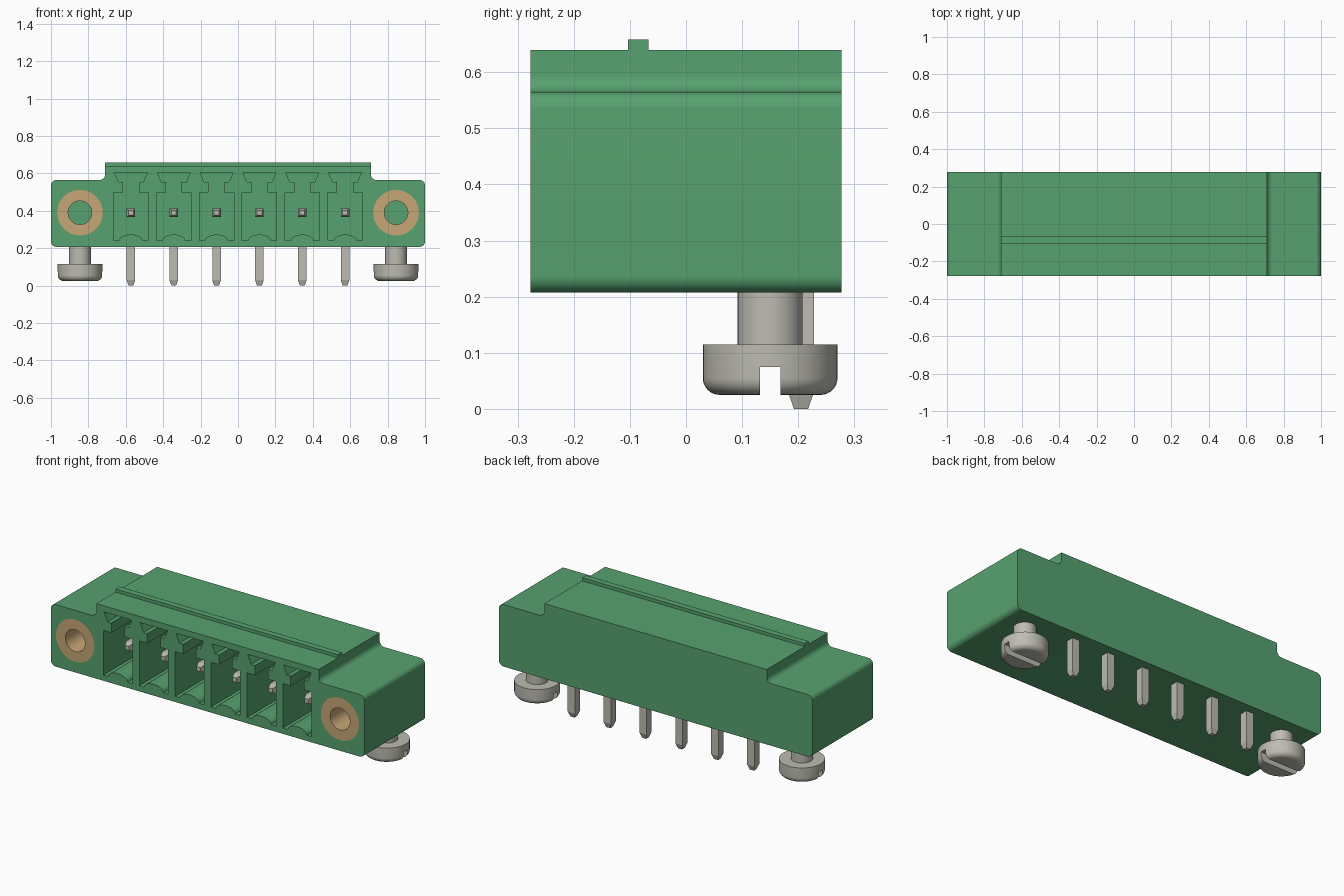
import bpy
import bmesh
from math import pi, sin, cos, radians
from mathutils import Vector, Matrix

cube = bpy.data.objects.get("Cube")
if cube:
    bpy.data.objects.remove(cube, do_unlink=True)


def material(name, rgb):
    m = bpy.data.materials.new(name)
    m.use_nodes = True
    m.diffuse_color = (*rgb, 1)
    m.node_tree.nodes["Principled BSDF"].inputs["Base Color"].default_value = (*rgb, 1)
    return m


GREEN = material("green plastic", (0.095, 0.36, 0.16))
METAL = material("pale metal", (0.51, 0.50, 0.44))
BRASS = material("tan brass", (0.57, 0.39, 0.18))


def finish(bm, name, mat):
    bmesh.ops.recalc_face_normals(bm, faces=bm.faces[:])
    mesh = bpy.data.meshes.new(name)
    bm.to_mesh(mesh)
    bm.free()
    ob = bpy.data.objects.new(name, mesh)
    bpy.context.collection.objects.link(ob)
    mesh.materials.append(mat)
    return ob


def activate(ob):
    bpy.ops.object.select_all(action="DESELECT")
    ob.select_set(True)
    bpy.context.view_layer.objects.active = ob


def smooth(ob):
    activate(ob)
    bpy.ops.object.shade_smooth_by_angle(angle=radians(30))


def cut(ob, cutter):
    mod = ob.modifiers.new("cut", "BOOLEAN")
    mod.operation = "DIFFERENCE"
    mod.solver = "EXACT"
    mod.object = cutter
    activate(ob)
    bpy.ops.object.modifier_apply(modifier=mod.name)
    bpy.data.objects.remove(cutter, do_unlink=True)


def prism(bm, profile, y0, y1):
    """Extrude an (x, z) profile from y0 to y1."""
    face = bm.faces.new([bm.verts.new((x, y0, z)) for x, z in profile])
    res = bmesh.ops.extrude_face_region(bm, geom=[face])
    verts = [g for g in res["geom"] if isinstance(g, bmesh.types.BMVert)]
    bmesh.ops.translate(bm, verts=verts, vec=(0, y1 - y0, 0))


def rounded(points, steps=8):
    """Replace square corners (x, z, radius) by arcs."""
    out = []
    for i, (x, z, r) in enumerate(points):
        p = Vector((x, z))
        if not r:
            out.append(p)
            continue
        d1 = (Vector(points[i - 1][:2]) - p).normalized()
        d2 = (Vector(points[(i + 1) % len(points)][:2]) - p).normalized()
        c = p + (d1 + d2) * r
        for k in range(steps + 1):
            t = pi / 2 * k / steps
            out.append(c - (d2 * cos(t) + d1 * sin(t)) * r)
    return out


def lathe(name, profile, mat, matrix, closed=True):
    """Spin an (r, z) profile around z, then place it."""
    bm = bmesh.new()
    vs = [bm.verts.new((r, 0, z)) for r, z in profile]
    es = [bm.edges.new(pair) for pair in zip(vs, vs[1:])]
    if closed:
        es.append(bm.edges.new((vs[-1], vs[0])))
    bmesh.ops.spin(bm, geom=vs + es, cent=(0, 0, 0), axis=(0, 0, 1),
                   angle=2 * pi, steps=48, use_duplicate=False)
    bmesh.ops.remove_doubles(bm, verts=bm.verts[:], dist=1e-5)
    bm.transform(matrix)
    return finish(bm, name, mat)


FRONT, BACK = -0.277, 0.277
BOTTOM, FLANGE, TOP = 0.207, 0.565, 0.64
PIN_Z, PIN_Y, PIN_R = 0.39, 0.205, 0.023
SCREW_X, SCREW_Y = 0.845, 0.15
PITCH = 0.229
POCKET_BACK, HOLE_BACK = 0.13, 0.09
pin_xs = [(i - 2.5) * PITCH for i in range(6)]

# Housing block with rounded flanges
half = [(1, BOTTOM, 0.03), (1, FLANGE, 0.03), (0.71, FLANGE, 0.03), (0.71, TOP, 0)]
outline = half + [(-x, z, r) for x, z, r in reversed(half)]
bm = bmesh.new()
prism(bm, rounded(outline), FRONT, BACK)
housing = finish(bm, "housing", GREEN)

# Keyed pockets with an arched floor, and round bushing holes
side = [(0.092, 0.24), (0.092, 0.497), (0.042, 0.497), (0.042, 0.553),
        (0.066, 0.553), (0.088, 0.605)]
arch = [(0.062 * -cos(pi * k / 12), 0.24 + 0.033 * sin(pi * k / 12)) for k in range(13)]
pocket = arch + side + [(-x, z) for x, z in reversed(side)]
bm = bmesh.new()
for cx in pin_xs:
    prism(bm, [(cx + x, z) for x, z in pocket], FRONT - 0.05, POCKET_BACK)
for s in (-1, 1):
    ring = [(s * SCREW_X + 0.122 * cos(2 * pi * k / 48),
             PIN_Z + 0.122 * sin(2 * pi * k / 48)) for k in range(48)]
    prism(bm, ring, FRONT - 0.05, HOLE_BACK)
cut(housing, finish(bm, "pocket_cutter", GREEN))
smooth(housing)

# Coding rib along the top
bm = bmesh.new()
prism(bm, [(-0.71, TOP - 0.01), (0.71, TOP - 0.01), (0.71, 0.658), (-0.71, 0.658)],
      -0.103, -0.067)
finish(bm, "top_rib", GREEN)


# Square pins: a contact in each pocket and a solder leg below
def pin(name, start, direction, length, taper):
    bm = bmesh.new()
    q = PIN_R * 2 ** 0.5
    turn = Matrix.Rotation(pi / 4, 4, "Z")
    body = length - taper
    bmesh.ops.create_cone(bm, cap_ends=True, segments=4, radius1=q, radius2=q, depth=body,
                          matrix=Matrix.Translation((0, 0, body / 2)) @ turn)
    end = max(bm.faces, key=lambda f: f.calc_center_median().z)
    res = bmesh.ops.extrude_face_region(bm, geom=[end])
    verts = [g for g in res["geom"] if isinstance(g, bmesh.types.BMVert)]
    bmesh.ops.delete(bm, geom=[end], context="FACES_ONLY")
    for v in verts:
        v.co = (v.co.x * 0.55, v.co.y * 0.55, length)
    rot = Vector(direction).to_track_quat("Z", "Y").to_matrix().to_4x4()
    bm.transform(Matrix.Translation(start) @ rot)
    finish(bm, name, METAL)


for i, x in enumerate(pin_xs):
    pin(f"contact_pin_{i + 1}", (x, PIN_Y, PIN_Z), (0, -1, 0), PIN_Y + 0.195, 0.03)
    pin(f"solder_leg_{i + 1}", (x, PIN_Y, PIN_Z), (0, 0, -1), PIN_Z, 0.03)

# Flange bushings and slotted mounting screws
head = [(0.12 - 0.03 + 0.03 * cos(a), 0.055 - 0.03 * sin(a))
        for a in [pi / 2 * k / 8 for k in range(8, -1, -1)]]
screw = [(0, 0.025)] + head + [(0.12, 0.115), (0.058, 0.115), (0.058, 0.25), (0, 0.25)]
tube = [(0.063, 0), (0.122, 0), (0.122, HOLE_BACK - FRONT), (0.063, HOLE_BACK - FRONT)]
for s, label in ((1, "left"), (-1, "right")):
    place = Matrix.Translation((s * SCREW_X, FRONT, PIN_Z)) @ Matrix.Rotation(-pi / 2, 4, "X")
    smooth(lathe(f"{label}_bushing", tube, BRASS, place))
    ob = lathe(f"{label}_screw", screw, METAL,
               Matrix.Translation((s * SCREW_X, SCREW_Y, 0)), closed=False)
    bm = bmesh.new()
    x0, x1 = s * SCREW_X - 0.2, s * SCREW_X + 0.2
    prism(bm, [(x0, 0), (x1, 0), (x1, 0.075), (x0, 0.075)], SCREW_Y - 0.018, SCREW_Y + 0.018)
    cut(ob, finish(bm, "slot_cutter", METAL))
    smooth(ob)
